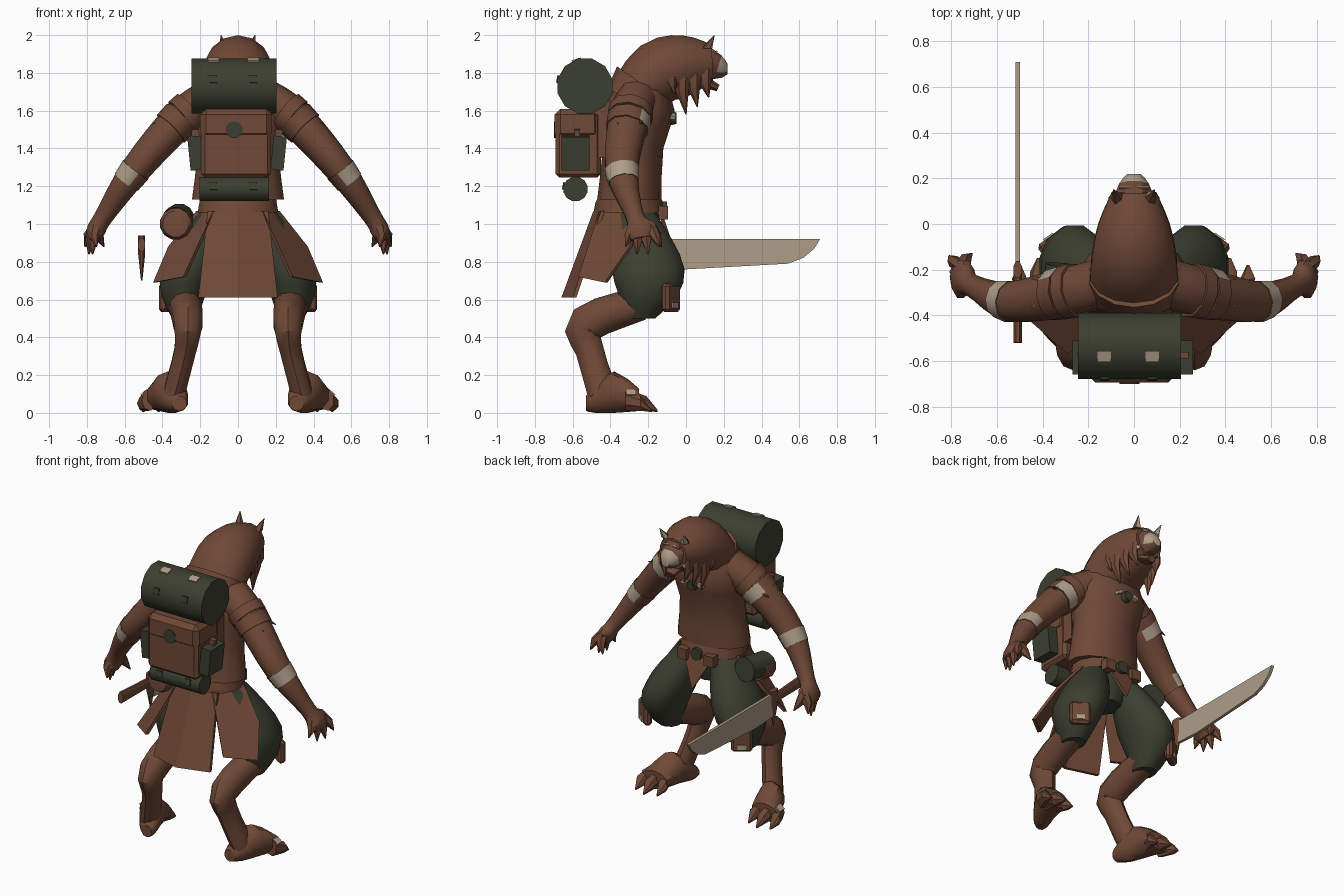
import bpy, bmesh, math
from mathutils import Vector, Matrix

default_cube = bpy.data.objects.get("Cube")
if default_cube:
    bpy.data.objects.remove(default_cube, do_unlink=True)


def material(name, *rgb):
    made = bpy.data.materials.new(name)
    made.use_nodes = True
    made.diffuse_color = (*rgb, 1)
    made.node_tree.nodes["Principled BSDF"].inputs["Base Color"].default_value = (*rgb, 1)
    return made


BROWN = material("leather brown", .16, .066, .038)
GREEN = material("dark olive", .044, .049, .029)
CREAM = material("bone cream", .42, .34, .25)
ACROSS, FORWARD, UP = Matrix.Identity(3)


def finish(name, bm, mat, sharp_angle=40):
    bmesh.ops.recalc_face_normals(bm, faces=bm.faces[:])
    mesh = bpy.data.meshes.new(name)
    bm.to_mesh(mesh)
    bm.free()
    mesh.materials.append(mat)
    part = bpy.data.objects.new(name, mesh)
    bpy.context.collection.objects.link(part)
    bpy.ops.object.select_all(action="DESELECT")
    part.select_set(True)
    bpy.context.view_layer.objects.active = part
    bpy.ops.object.shade_smooth_by_angle(angle=math.radians(sharp_angle))
    return part


def smooth(rings, steps=2):
    """Add rounded in-between rings; a missing last radius repeats the one before."""
    rings = [(*ring, ring[-1])[:5] for ring in rings]
    padded = [rings[0], *rings, rings[-1]]
    result = []
    for quad in zip(padded, padded[1:], padded[2:], padded[3:]):
        for step in range(steps):
            t = step / steps
            result.append([b + t / 2 * (c - a + t * (2 * a - 5 * b + 4 * c - d + t * (3 * (b - c) + d - a)))
                           for a, b, c, d in zip(*quad)])
    return result + [rings[-1]]


def loft(name, mat, rings, sides=10, side=1, axis=None, ref=ACROSS):
    """Skin elliptical rings: x, y, z, radius along ref, other radius."""
    bm = bmesh.new()
    centres = [Vector((ring[0] * side, ring[1], ring[2])) for ring in rings]
    before, after = centres[:1] + centres[:-1], centres[1:] + centres[-1:]
    loops = []
    for centre, prev, following, ring in zip(centres, before, after, rings):
        along = axis or (following - prev).normalized()
        wide = (ref - along * ref.dot(along)).normalized() * ring[3]
        deep = along.cross(wide).normalized() * ring[-1]
        turns = [math.tau * (k + .5) / sides for k in range(sides)]
        loops.append([bm.verts.new(centre + wide * math.cos(a) + deep * math.sin(a)) for a in turns])
    for low, high in zip(loops, loops[1:]):
        for k in range(sides):
            bm.faces.new((low[k - 1], low[k], high[k], high[k - 1]))
    bm.faces.new(loops[0])
    bm.faces.new(loops[-1])
    return finish(name, bm, mat)


def prism(name, mat, outline, depth, side=1):
    bm = bmesh.new()
    mirror = Vector((side, 1, 1))
    face = bm.faces.new([bm.verts.new(mirror * Vector(point)) for point in outline])
    grown = bmesh.ops.extrude_face_region(bm, geom=[face], use_keep_orig=True)["geom"]
    moved = [item for item in grown if isinstance(item, bmesh.types.BMVert)]
    bmesh.ops.translate(bm, vec=mirror * Vector(depth), verts=moved)
    return finish(name, bm, mat)


def box(name, mat, centre, size, side=1, turn=0, axis="X", bevel=0):
    bm = bmesh.new()
    place = Matrix.Translation((centre[0] * side, *centre[1:]))
    spin = Matrix.Rotation(turn if axis == "X" else turn * side, 4, axis)
    bmesh.ops.create_cube(bm, size=1, matrix=place @ spin @ Matrix.Diagonal((*size, 1)))
    if bevel:
        bmesh.ops.bevel(bm, geom=bm.edges[:], offset=bevel, segments=1, affect="EDGES")
    return finish(name, bm, mat, sharp_angle=25)


def both(make, name, *args, **options):
    return [make(label + name, *args, side=side, **options) for side, label in ((1, "left_"), (-1, "right_"))]


def paint(part, rule):
    part.data.materials.append(CREAM)
    for face in part.data.polygons:
        face.material_index = int(rule(face))


# Shirt, pelvis and belt
shirt = [(0, -.3, 1.13, .25, .17), (0, -.28, 1.4, .22, .16), (0, -.25, 1.6, .25, .19), (0, -.24, 1.77, .18, .12)]
loft("shirt", BROWN, smooth(shirt), sides=14, axis=UP)
loft("pelvis", GREEN, [(0, -.28, .88, .1), (0, -.28, 1, .18, .14), (0, -.3, 1.08, .19, .15)], axis=UP)
belt = [(0, -.3, 1.06, .22, .19), (0, -.3, 1.11, .21, .18), (0, -.3, 1.18, .2, .15)]
loft("belt", BROWN, belt, sides=14, axis=UP)
loft("buckle", GREEN, [(0, -.13, 1.08, .04), (0, -.1, 1.08, .04)])
loft("chest_clasp", GREEN, [(0, -.09, 1.56, .04), (0, -.05, 1.56, .03)])
both(box, "collar_bead", CREAM, (.06, -.07, 1.57), (.04, .03, .02), turn=.4, axis="Y")
both(box, "belt_pouch", BROWN, (.1, -.12, 1.06), (.07, .05, .07))

# Hooded head
hood = [(0, -.3, 1.65, .2, .13), (0, -.15, 1.8, .19, .17), (0, 0, 1.84, .16), (0, .14, 1.85, .1)]
loft("hood", BROWN, smooth(hood, steps=3), sides=14)
loft("collar", BROWN, [(0, -.3, 1.64, .2, .14), (0, -.23, 1.74, .2, .165)], sides=14)
snout = loft("snout", BROWN, [(0, .1, 1.85, .1), (0, .17, 1.83, .07), (0, .2, 1.82, .05), (0, .22, 1.82, .03)], sides=8)
paint(snout, lambda face: face.center.y > .18 and face.normal.z > -.2)
loft("jaw", BROWN, [(0, .06, 1.77, .08, .04), (0, .17, 1.72, .03, .02)], sides=8)
for ear in both(loft, "ear", BROWN, [(.07, .11, 1.93, .03), (.09, .15, 2, .002)], sides=5, axis=UP):
    paint(ear, lambda face: face.normal.y > .5)
both(box, "brow_mark", CREAM, (.04, .16, 1.91), (.05, .008, .015), turn=-.5)
both(box, "cheek_mark", CREAM, (.08, .13, 1.79), (.02, .02, .03), turn=-.6, axis="Z")
for index, drop in enumerate((.14, .25, .21, .16)):
    x, y = .15 - index * .02, -.08 + index * .06
    strand = [(x, y, 1.83, .02, .04), (x, y, 1.83 - drop / 2, .025, .035), (x - .02, y + .02, 1.83 - drop, .003)]
    both(loft, f"mane_strand_{index}", BROWN, strand, sides=6)

# Arms with torn sleeves and bandages
arm = smooth([(.14, -.26, 1.66, .11), (.3, -.3, 1.56, .11, .1), (.54, -.34, 1.29, .09, .08),
              (.71, -.27, 1.04, .05), (.75, -.24, .97, .09, .05), (.77, -.23, .92, .06, .04)], steps=4)


def wrap(name, first, last, swell):
    rings = [(x, y, z, wide * swell, deep * swell) for x, y, z, wide, deep in arm[first:last]]
    return both(loft, name, BROWN, rings, ref=FORWARD)


both(loft, "arm", BROWN, arm, ref=FORWARD)
wrap("sleeve_cuff", 3, 5, 1.1)
for band in wrap("upper_bandage", 4, 6, 1.08):
    paint(band, lambda face: face.normal.y > .5)
for band in wrap("elbow_bandage", 8, 10, 1.05):
    paint(band, lambda face: face.normal.x * face.center.x > -.1 and face.normal.z > -.75)
for index in range(3):
    y = -.36 + index * .06
    both(loft, f"sleeve_tear_{index}", BROWN, [(.34, y, 1.56, .03, .02), (.45, y, 1.53, .002)], sides=4, ref=FORWARD)

# Clawed fingers fan out from the palm, the last one is the thumb
palm = Vector((.75, -.24, .98))
tips = [(.81 - .02 * k, -.14 - .06 * k, .82 + .04 * abs(k - 1.5)) for k in range(4)] + [(.71, -.13, .88)]
for index, tip in enumerate(map(Vector, tips)):
    base = palm + FORWARD * (tip.y - palm.y) * .5
    knuckle = base.lerp(tip, .55) + (ACROSS + UP) * .01
    finger = [(*base, .035), (*knuckle, .028), (*tip, .004)]
    both(loft, f"finger_{index}", BROWN, finger, sides=6, ref=FORWARD)

# Trousers and legs with backward hocks
thigh = [(.12, -.27, 1.06, .09, .11), (.19, -.22, .92, .13, .15), (.26, -.2, .76, .15, .2),
         (.29, -.2, .62, .12, .16), (.28, -.24, .5, .07, .08)]
both(loft, "trouser_leg", GREEN, smooth(thigh), sides=12, axis=UP)
shin = [(.28, -.24, .58, .09), (.265, -.53, .47, .08, .1), (.28, -.51, .33, .06, .075), (.34, -.44, .1, .06, .08)]
both(loft, "lower_leg", BROWN, smooth(shin, steps=3))
both(box, "knee_pad", BROWN, (.36, -.08, .61), (.13, .05, .15), turn=-.6, axis="Z", bevel=.015)
both(box, "knee_mark", CREAM, (.375, -.056, .57), (.05, .008, .03), turn=-.6, axis="Z")

# Feet with three clawed toes
foot = [(.31, -.53, .05, .04), (.33, -.48, .07, .07), (.37, -.38, .11, .09, .11), (.41, -.25, .07, .1, .06)]
both(loft, "foot", BROWN, smooth(foot), axis=FORWARD)
for index in (-1, 0, 1):
    x, y = .42 + .08 * index, -.15 - .03 * abs(index)
    toe = [(x - .03 * index, -.32, .07, .04, .06), (x, y - .06, .05, .035, .04), (x, y, .01, .006)]
    both(loft, f"toe_{index + 2}", BROWN, toe, sides=7, axis=FORWARD)
both(box, "foot_mark", CREAM, (.49, -.29, .1), (.04, .05, .03), turn=.7, axis="Y")

# Skirt panels
both(prism, "back_skirt", BROWN, [(0, -.49, 1.07), (.16, -.45, 1.07), (.21, -.6, .61), (0, -.66, .61)], (0, .02, 0))
prism("front_cloth", BROWN, [(-.11, -.13, 1.07), (.11, -.13, 1.07), (0, -.06, .86)], (0, -.02, 0))
hip_panel = [(.13, -.46, 1.07), (.22, -.25, 1.07), (.37, -.3, .88), (.45, -.43, .69), (.29, -.57, .72)]
both(prism, "skirt", BROWN, hip_panel, (-.015, .015, 0))

# Backpack with flap, badge, straps and side pockets
box("backpack", BROWN, (-.01, -.57, 1.42), (.37, .24, .35), bevel=.02)
box("backpack_flap", BROWN, (-.01, -.575, 1.53), (.38, .24, .16), bevel=.03)
loft("flap_badge", GREEN, [(-.02, -.69, 1.5, .045), (-.02, -.7, 1.5, .045)], sides=12)
both(box, "pack_strap", BROWN, (.15, -.44, 1.5), (.04, .1, .3))
for side, label in ((1, "left"), (-1, "right")):
    x = .22 * side - .005
    box(label + "_pack_pocket", GREEN, (x, -.585, 1.375), (.07, .15, .18), turn=.1 * side, axis="Y")
    box(label + "_pocket_tab", BROWN, (x, -.575, 1.47), (.04, .03, .06), turn=.1 * side, axis="Y")


# Bedrolls tied above and below the pack
def bedroll(name, y, z, radius, half):
    ends = [(-half - .02, y, z, radius), (half - .02, y, z, radius)]
    loft(name, GREEN, ends, sides=12, ref=FORWARD)
    for x in (-.13, .08):
        box(name + "_strap", GREEN, (x, y - radius * .96, z + radius / 4), (.04, .01, .04), turn=-.2)


bedroll("bedroll", -.535, 1.73, .15, .225)
bedroll("lower_roll", -.585, 1.185, .066, .185)
for x in (-.13, .08):
    box("bedroll_mark", CREAM, (x, -.58, 1.87), (.06, .05, .009), turn=.3)

# Round hip pouch
loft("hip_pouch", GREEN, [(-.33, -.36, 1.01, .08), (-.31, -.18, 1.03, .08)], sides=12)
loft("pouch_cover", BROWN, [(-.33, -.39, 1, .07), (-.33, -.37, 1, .085), (-.32, -.28, 1.01, .085)], sides=12)

# Single edged sword
sword_x = -.52
blade = [(-.18, .92), (.71, .92), (.68, .87), (.62, .82), (.54, .79), (0, .76), (-.18, .77)]
prism("sword_blade", CREAM, [(sword_x, *point) for point in blade], (.02, 0, 0))
sword_x += .01
guard = [(sword_x, -.2, .94, .02, .04), (sword_x, -.2, .84, .02, .04), (sword_x, -.2, .7, .004)]
loft("sword_guard", BROWN, guard, sides=8, axis=UP)
loft("sword_handle", BROWN, [(sword_x, -.2, .88, .02, .03), (sword_x, -.52, .89, .02, .04)], sides=8)
